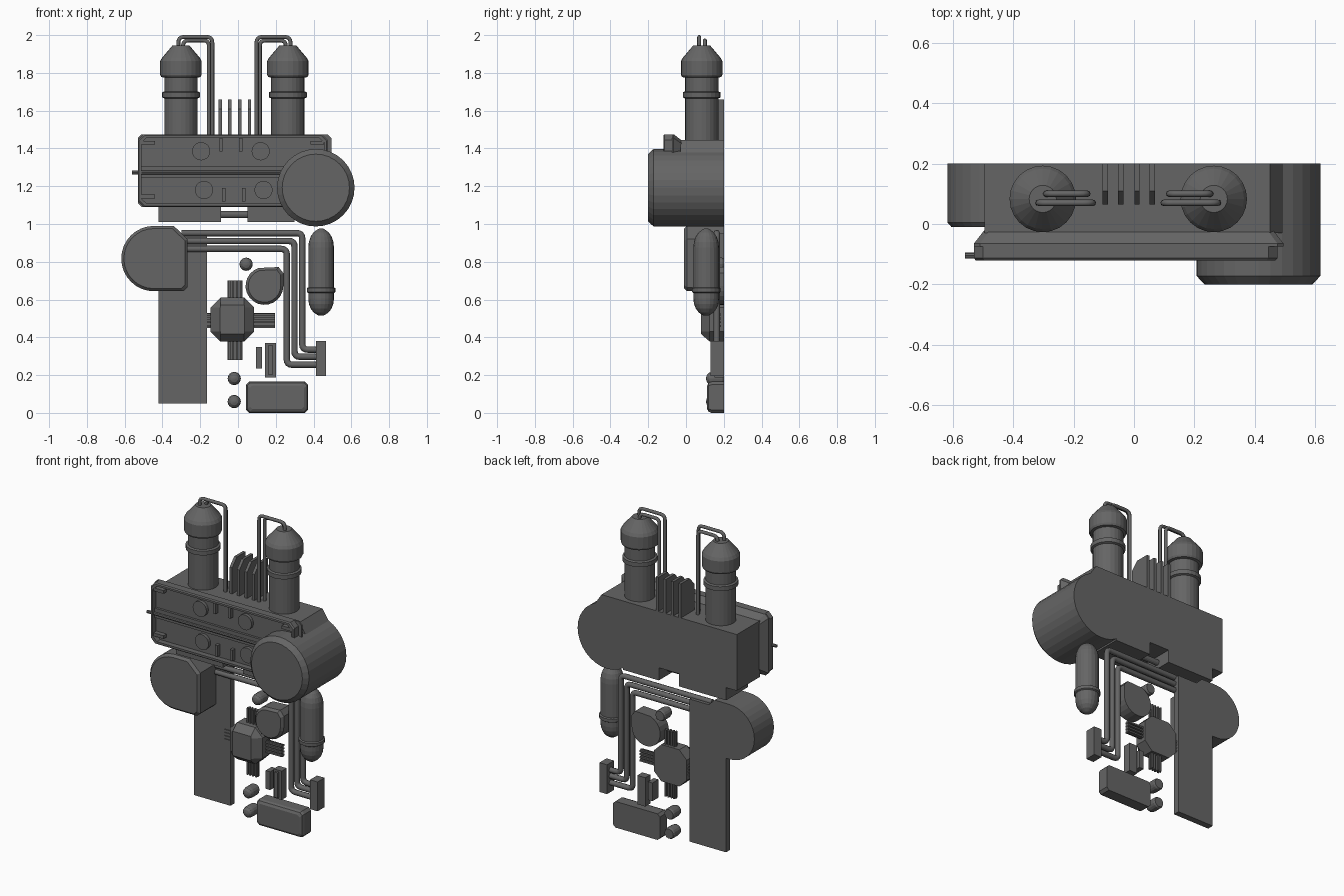
import bpy, bmesh
from math import sin, cos, pi
from mathutils import Vector, Matrix

if "Cube" in bpy.data.objects:
    bpy.data.objects.remove(bpy.data.objects["Cube"])

# dark grey for the whole model
grey = bpy.data.materials.new("dark_grey")
grey.diffuse_color = (0.13, 0.13, 0.13, 1)
grey.use_nodes = True
grey.node_tree.nodes["Principled BSDF"].inputs["Base Color"].default_value = grey.diffuse_color


def finish(name, bm):
    bmesh.ops.recalc_face_normals(bm, faces=bm.faces)
    me = bpy.data.meshes.new(name)
    bm.to_mesh(me)
    bm.free()
    me.materials.append(grey)
    ob = bpy.data.objects.new(name, me)
    bpy.context.collection.objects.link(ob)
    return ob


def box(name, x0, x1, y0, y1, z0, z1):
    bm = bmesh.new()
    bmesh.ops.create_cube(bm, size=1)
    size, mid = (x1 - x0, y1 - y0, z1 - z0), ((x0 + x1) / 2, (y0 + y1) / 2, (z0 + z1) / 2)
    bmesh.ops.transform(bm, verts=bm.verts, matrix=Matrix.Translation(mid) @ Matrix.Diagonal((*size, 1)))
    return finish(name, bm)


def bridge(name, rings):
    """Join equal-length rings of points and cap both ends."""
    bm = bmesh.new()
    rows = [[bm.verts.new(p) for p in r] for r in rings]
    n = len(rows[0])
    for a, b in zip(rows, rows[1:]):
        for i in range(n):
            j = (i + 1) % n
            bm.faces.new((a[i], a[j], b[j], b[i]))
    bm.faces.new(rows[0])
    bm.faces.new(rows[-1])
    return finish(name, bm)


def prism(name, outline, layers):
    """Stack an x-z outline along y; layers are (y, inset)."""
    xs, zs = [p[0] for p in outline], [p[1] for p in outline]
    cx, cz = (min(xs) + max(xs)) / 2, (min(zs) + max(zs)) / 2
    hx, hz = max(xs) - cx, max(zs) - cz
    return bridge(name, [[(cx + (x - cx) * (1 - d / hx), y, cz + (z - cz) * (1 - d / hz))
                          for x, z in outline] for y, d in layers])


def lathe(name, profile, loc, axis='Z', n=24):
    """Turn (radius, height) pairs about an axis; on Y the height runs to the front."""
    rings = []
    for r, h in profile:
        ring = []
        for i in range(n):
            a, b = r * cos(2 * pi * i / n), r * sin(2 * pi * i / n)
            p = {'Z': (a, b, h), 'Y': (a, -h, b), 'X': (h, a, b)}[axis]
            ring.append(Vector(loc) + Vector(p))
        rings.append(ring)
    return bridge(name, rings)


def pipe(name, pts, radius, fillet=0.03):
    pts = [Vector(p) for p in pts]
    path = [pts[0]]
    for a, p, b in zip(pts, pts[1:], pts[2:]):
        s, e = p + (a - p).normalized() * fillet, p + (b - p).normalized() * fillet
        for k in range(5):
            t = k / 4
            path.append(s * (1 - t) ** 2 + p * 2 * t * (1 - t) + e * t * t)
    path.append(pts[-1])
    cu = bpy.data.curves.new(name, 'CURVE')
    cu.dimensions, cu.bevel_depth, cu.bevel_resolution = '3D', radius, 2
    cu.use_fill_caps = True
    cu.materials.append(grey)
    sp = cu.splines.new('POLY')
    sp.points.add(len(path) - 1)
    for q, v in zip(sp.points, path):
        q.co = (*v, 1)
    ob = bpy.data.objects.new(name, cu)
    bpy.context.collection.objects.link(ob)
    bpy.ops.object.select_all(action='DESELECT')
    ob.select_set(True)
    bpy.context.view_layer.objects.active = ob
    bpy.ops.object.convert(target='MESH')


def cut_rect(x0, x1, z0, z1, c):
    return [(x0 + c, z0), (x1 - c, z0), (x1, z0 + c), (x1, z1 - c),
            (x1 - c, z1), (x0 + c, z1), (x0, z1 - c), (x0, z0 + c)]


def arc(cx, cz, r, a0, a1, n):
    return [(cx + r * cos(a0 + (a1 - a0) * i / n), cz + r * sin(a0 + (a1 - a0) * i / n)) for i in range(n + 1)]


# main housing and drum
prism("housing", [(-0.495, 1.09), (0.41, 1.09), (0.5, 1.37), (0.45, 1.445), (-0.495, 1.445)], [(0.2, 0), (-0.03, 0)])
box("housing_foot_left", -0.42, -0.09, -0.02, 0.2, 1.01, 1.09)
box("housing_foot_right", 0.05, 0.30, -0.02, 0.2, 1.01, 1.09)
lathe("foot_rod", [(0.018, -0.1), (0.018, 0.1)], (-0.02, 0.1, 1.05), 'X', 12)
lathe("drum", [(0.205, -0.2), (0.205, 0.172), (0.178, 0.2)], (0.412, 0, 1.192), 'Y', 32)

# front panel: sloped flange, dished tray, middle strip
prism("panel_flange", cut_rect(-0.53, 0.495, 1.09, 1.475, 0.02), [(-0.02, 0.035), (-0.065, 0), (-0.075, 0)])
prism("panel_tray", cut_rect(-0.53, 0.475, 1.09, 1.475, 0.03),
      [(-0.07, 0), (-0.113, 0), (-0.12, 0.006), (-0.12, 0.018), (-0.085, 0.018)])
box("panel_strip", -0.515, 0.3, -0.1, -0.08, 1.245, 1.305)
lathe("panel_rod", [(0.01, -0.56), (0.01, 0.3)], (0, -0.105, 1.273), 'X', 8)
for x, z in [(-0.195, 1.385), (0.12, 1.385), (-0.18, 1.18), (0.135, 1.18)]:
    lathe("panel_knob", [(0.048, 0), (0.048, 0.025)], (x, -0.08, z), 'Y', 20)
for x, z in [(-0.09, 1.42), (0.015, 1.42), (-0.075, 1.155), (0.03, 1.155)]:
    box("panel_tab", x - 0.009, x + 0.009, -0.11, -0.08, z - 0.035, z + 0.035)
for x, z in [(-0.475, 1.43), (0.42, 1.43), (-0.475, 1.145)]:
    box("corner_bracket", x - 0.035, x + 0.035, -0.115, -0.08, z - 0.01, z + 0.01)

# twin towers with overhead pipes, mirrored about the tower midline
for s, side in ((-1, "left"), (1, "right")):
    mx = lambda d: -0.019 + s * d
    lathe("tower_" + side,
          [(0.088, 1.44), (0.088, 1.665), (0.1, 1.67), (0.1, 1.697), (0.088, 1.702), (0.088, 1.775),
           (0.104, 1.778), (0.11, 1.79), (0.11, 1.862), (0.1, 1.88), (0.045, 1.945)], (mx(0.283), 0.083, 0))
    for y, a, b, z in [(0.07, 0.297, 0.117, 1.99), (0.1, 0.272, 0.135, 1.972)]:
        pipe("tower_pipe_" + side, [(mx(a), y, 1.93), (mx(a), y, z), (mx(b), y, z), (mx(b), y, 1.43)], 0.0105)

# cooling fins
for x in (-0.095, -0.044, 0.01, 0.061):
    side = [(0.065, 1.43), (0.2, 1.43), (0.2, 1.66), (0.11, 1.66), (0.065, 1.61)]
    bridge("fin", [[(x + d, y, z) for y, z in side] for d in (-0.009, 0.009)])

# back plate and rounded pods
box("back_plate", -0.42, -0.165, 0.16, 0.2, 0.05, 0.95)
prism("large_pod", arc(-0.445, 0.817, 0.173, pi / 2, pi * 1.5, 16) +
      [(-0.29, 0.644), (-0.267, 0.665), (-0.267, 0.92), (-0.34, 0.99)],
      [(0.2, 0), (0.005, 0), (-0.01, 0.014)])
prism("small_pod", arc(0.14, 0.672, 0.1, pi * 0.6, pi * 2, 16) + [(0.24, 0.74), (0.215, 0.772)],
      [(0.2, 0), (0.115, 0), (0.1, 0.014)])

# three routed pipes into a connector block
for x, zt, zb in [(0.34, 0.952, 0.335), (0.299, 0.91, 0.297), (0.258, 0.868, 0.255)]:
    pipe("routed_pipe", [(-0.3, 0.163, zt), (x, 0.163, zt), (x, 0.163, zb), (0.43, 0.163, zb)], 0.017)
box("connector_block", 0.412, 0.465, 0.13, 0.2, 0.195, 0.38)

# capsule tank
R = 0.068
dome = [(max(R * cos(t * pi / 10), 0.012), sin(t * pi / 10)) for t in range(6)]
lathe("capsule_tank", [(r, 0.605 - 0.09 * h) for r, h in dome[::-1]] +
      [(R, 0.635), (0.076, 0.64), (0.076, 0.66), (R, 0.665)] +
      [(r, 0.875 + 0.1 * h) for r, h in dome], (0.44, 0.107, 0), 'Z', 20)

# octagonal hub, front narrowed to a rectangle, with ribbed arms
octagon = cut_rect(-0.115, 0.115, -0.116, 0.116, 0.052)
clamp = lambda v, m: max(-m, min(m, v))
bridge("hub", [[(-0.03 + clamp(x, mx_), y, 0.494 + clamp(z, mz)) for x, z in octagon]
               for y, mx_, mz in [(0.2, 1, 1), (0.125, 1, 1), (0.08, 0.064, 0.077)]])
for i in range(4):
    d = -0.03 + 0.02 * i
    box("arm_rib_flat", -0.205, 0.195, 0.155, 0.185, 0.49 + d - 0.005, 0.49 + d + 0.005)
    box("arm_rib_upright", -0.015 + d - 0.005, -0.015 + d + 0.005, 0.155, 0.185, 0.28, 0.70)
box("arm_web_flat", -0.205, 0.195, 0.167, 0.173, 0.45, 0.53)
box("arm_web_upright", -0.055, 0.025, 0.167, 0.173, 0.28, 0.70)

# domed pegs, bars and bottom case
for x, z in [(0.043, 0.787), (-0.02, 0.182), (-0.02, 0.06)]:
    lathe("peg", [(0.03, -0.2), (0.035, -0.19), (0.035, -0.14), (0.031, -0.122), (0.02, -0.111), (0.006, -0.107)],
          (x, 0, z), 'Y', 16)
box("narrow_bar", 0.095, 0.127, 0.14, 0.2, 0.235, 0.35)
box("wide_bar", 0.144, 0.2, 0.15, 0.2, 0.188, 0.37)
box("wide_bar_rib", 0.162, 0.182, 0.135, 0.2, 0.2, 0.36)
prism("bottom_case", cut_rect(0.043, 0.37, 0, 0.165, 0.016), [(0.2, 0), (0.135, 0), (0.12, 0.006), (0.112, 0.02)])
